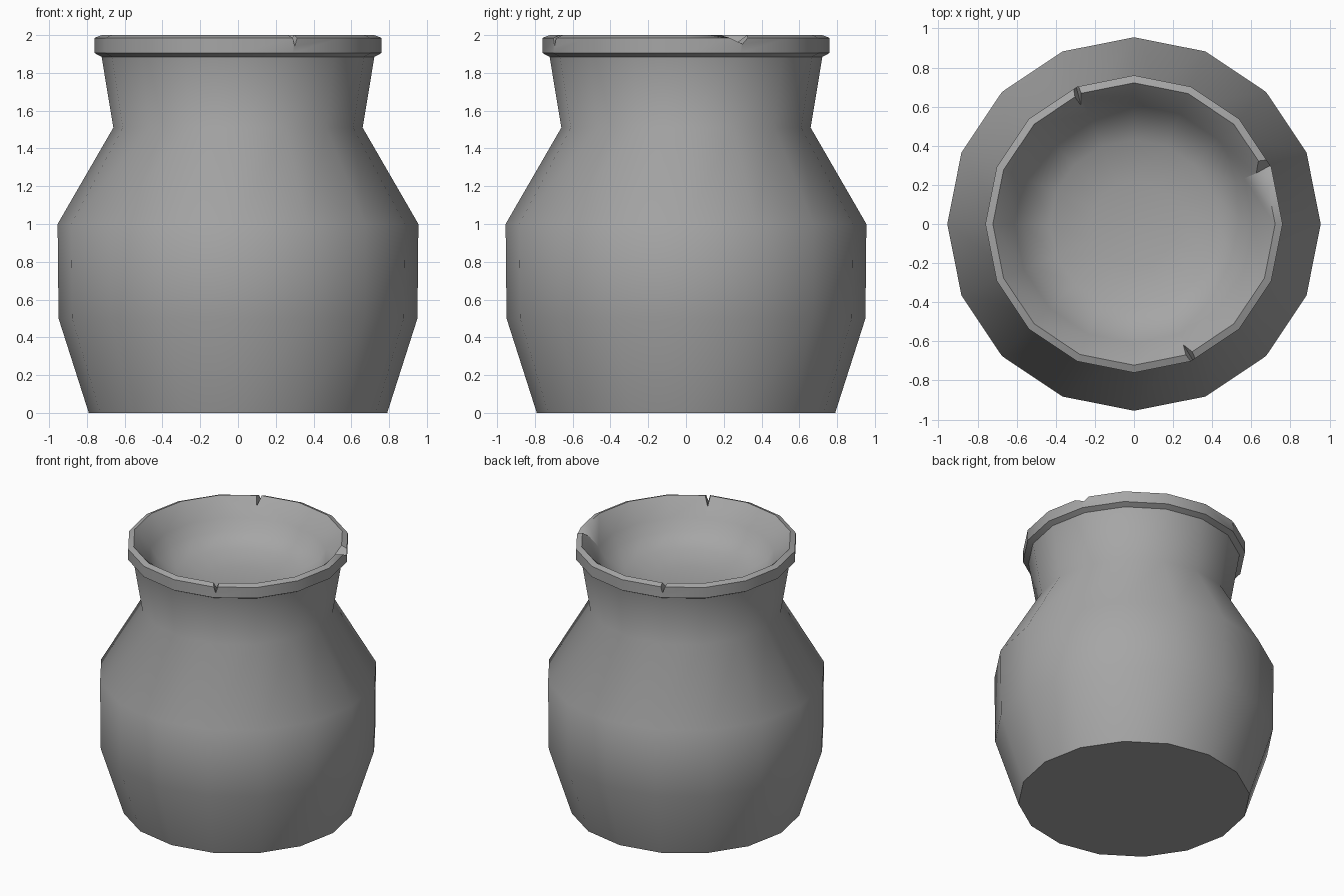
import bpy, bmesh, math
from mathutils import Matrix, Vector

cube = bpy.data.objects.get("Cube")
if cube:
    bpy.data.objects.remove(cube, do_unlink=True)

SIDES = 16

clay = bpy.data.materials.new("grey clay")
clay.use_nodes = True
GREY = (0.38, 0.38, 0.38, 1)
clay.diffuse_color = GREY
clay.node_tree.nodes["Principled BSDF"].inputs["Base Color"].default_value = GREY


def make_object(name, bm):
    bmesh.ops.recalc_face_normals(bm, faces=bm.faces)
    mesh = bpy.data.meshes.new(name)
    bm.to_mesh(mesh)
    bm.free()
    obj = bpy.data.objects.new(name, mesh)
    bpy.context.collection.objects.link(obj)
    return obj


def lathe(name, profile):
    """Turn a (radius, height) profile, capping the first and last rings."""
    bm = bmesh.new()
    rings = []
    for r, z in profile:
        rings.append([bm.verts.new((r * math.cos(a), r * math.sin(a), z))
                      for a in (math.tau * i / SIDES for i in range(SIDES))])
    for low, high in zip(rings, rings[1:]):
        for i in range(SIDES):
            j = (i + 1) % SIDES
            bm.faces.new((low[i], low[j], high[j], high[i]))
    bm.faces.new(rings[0])
    bm.faces.new(rings[-1])
    return make_object(name, bm)


def wedge(name, x, y, left, right, depth, twist):
    """V-shaped cutter lying across the rim at (x, y)."""
    bm = bmesh.new()
    section = [(-left, 0.02), (right, 0.02), (0, -depth)]
    ends = [[bm.verts.new((d, s, h)) for s, h in section] for d in (-0.07, 0.1)]
    bm.faces.new(ends[0])
    bm.faces.new(ends[1])
    for i in range(3):
        j = (i + 1) % 3
        bm.faces.new((ends[0][i], ends[0][j], ends[1][j], ends[1][i]))
    turn = Matrix.Rotation(math.atan2(y, x) + twist, 4, "Z")
    bm.transform(Matrix.Translation(Vector((x, y, 2))) @ turn)
    return make_object(name, bm)


# Pot: outer wall, collar with sloping lip, then the shallow rounded hollow
pot = lathe("pot", [
    (0.79, 0), (0.95, 0.5), (0.955, 1.0), (0.66, 1.51), (0.722, 1.885),
    (0.76, 1.905), (0.76, 1.985), (0.722, 2.0),
    (0.61, 1.88), (0.565, 1.80), (0.43, 1.73), (0.22, 1.69)])
pot.data.materials.append(clay)

# Chips knocked out of the rim
chips = [
    wedge("front_chip", 0.285, -0.67, 0.022, 0.026, 0.06, 0.15),
    wedge("back_chip", -0.29, 0.68, 0.022, 0.026, 0.06, -0.15),
    wedge("side_chip", 0.68, 0.29, 0.14, 0.07, 0.048, 0.1),
]
bpy.context.view_layer.objects.active = pot
pot.select_set(True)
for chip in chips:
    cut = pot.modifiers.new(chip.name, "BOOLEAN")
    cut.operation = "DIFFERENCE"
    cut.solver = "EXACT"
    cut.object = chip
    bpy.ops.object.modifier_apply(modifier=cut.name)
    bpy.data.objects.remove(chip, do_unlink=True)

bpy.ops.object.shade_smooth_by_angle(angle=math.radians(46))
